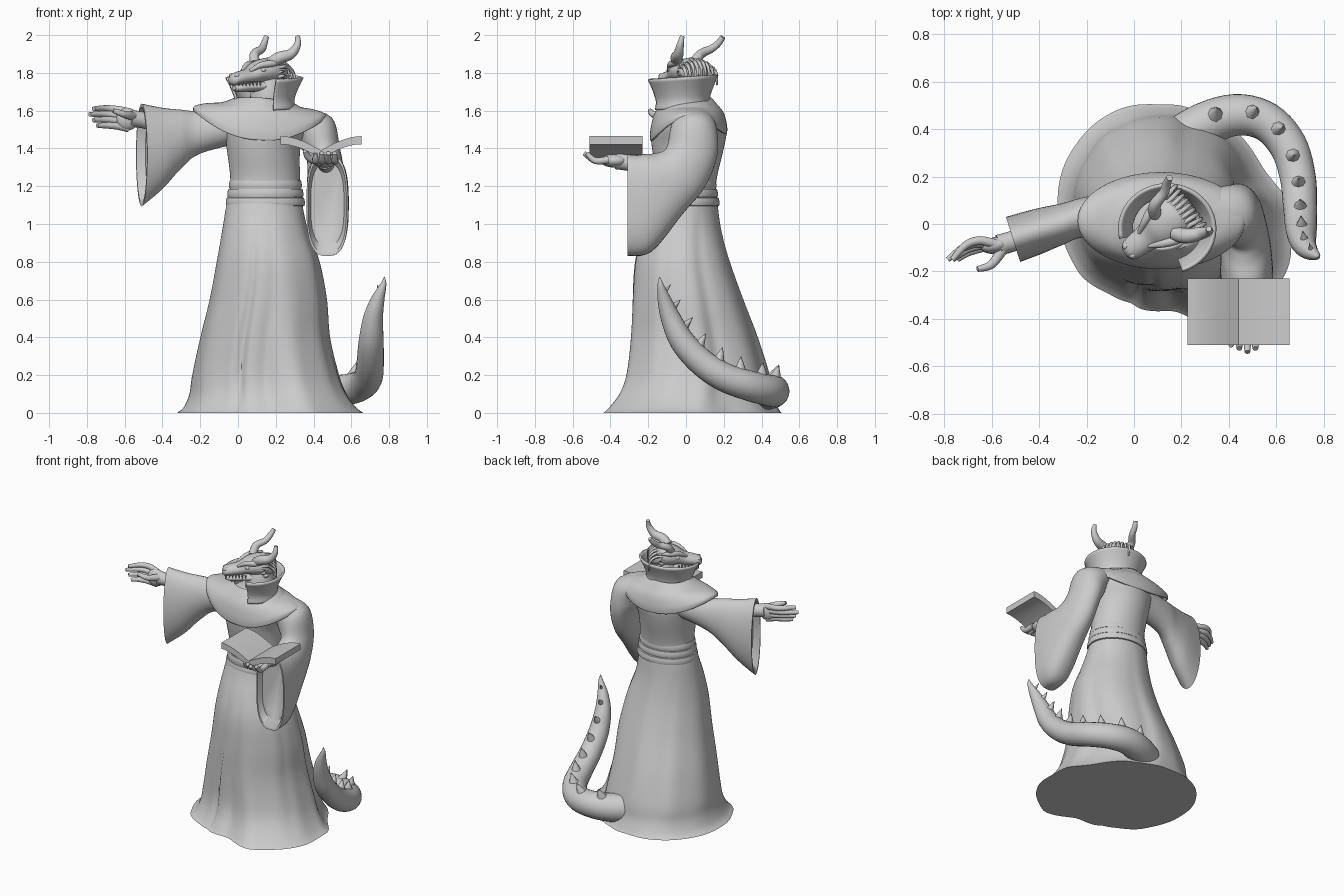
import bpy, bmesh, math
from mathutils import Vector, Matrix
from math import sin, cos, pi, radians, exp

cube = bpy.data.objects.get("Cube")
if cube:
    bpy.data.objects.remove(cube, do_unlink=True)

grey = bpy.data.materials.new("stone grey")
grey.use_nodes = True
grey.diffuse_color = (0.6, 0.6, 0.6, 1)
grey.node_tree.nodes["Principled BSDF"].inputs["Base Color"].default_value = grey.diffuse_color


def catmull(a, b, c, d, t):
    return 0.5 * (2 * b + (c - a) * t + (2 * a - 5 * b + 4 * c - d) * t * t + (3 * b - a - 3 * c + d) * t ** 3)


def resample(rows, steps):
    """Smooth curve through rows, each row a list of vectors."""
    out = []
    last = len(rows) - 1
    for i in range(last):
        near = [rows[max(0, min(last, i + k))] for k in (-1, 0, 1, 2)]
        for s in range(steps):
            out.append([catmull(*p, s / steps) for p in zip(*near)])
    return out + [rows[-1]]


def ring(c, u, v, power=2, n=40):
    """Oval around c; a higher power makes it squarer."""
    c, u, v = Vector(c), Vector(u), Vector(v)
    sq = lambda x: math.copysign(abs(x) ** (2 / power), x)
    return [c + u * sq(cos(2 * pi * i / n)) + v * sq(sin(2 * pi * i / n)) for i in range(n)]


def loft(bm, rows, steps=4, caps=True, closed=True):
    rows = resample(rows, steps)
    verts = [[bm.verts.new(p) for p in r] for r in rows]
    n = len(rows[0])
    for a, b in zip(verts, verts[1:]):
        for i in range(n if closed else n - 1):
            j = (i + 1) % n
            bm.faces.new((a[i], a[j], b[j], b[i]))
    if caps:
        bm.faces.new(verts[0][::-1])
        bm.faces.new(verts[-1])


def tube(bm, path, n=12, steps=5):
    """Round tube through (x, y, z, radius) points."""
    pts = [r[0] for r in resample([[Vector(p)] for p in path], steps)]
    rows, u = [], None
    for i, p in enumerate(pts):
        t = (pts[min(i + 1, len(pts) - 1)] - pts[max(i - 1, 0)]).to_3d().normalized()
        u = t.orthogonal() if u is None else u - t * u.dot(t)
        u = u.normalized()
        r = max(p.w, 0.001)
        rows.append(ring(p.to_3d(), u * r, t.cross(u) * r, n=n))
    loft(bm, rows, 1)


def ball(bm, c, size, turn=0):
    m = Matrix.Translation(c) @ Matrix.Rotation(turn, 4, 'Z') @ Matrix.Diagonal((*size, 1))
    bmesh.ops.create_uvsphere(bm, u_segments=20, v_segments=12, radius=1, matrix=m)


def make(name, bm, matrix=None, thick=0):
    if matrix:
        bm.transform(matrix)
    bmesh.ops.recalc_face_normals(bm, faces=bm.faces)
    mesh = bpy.data.meshes.new(name)
    bm.to_mesh(mesh)
    bm.free()
    ob = bpy.data.objects.new(name, mesh)
    bpy.context.collection.objects.link(ob)
    mesh.materials.append(grey)
    bpy.ops.object.select_all(action='DESELECT')
    ob.select_set(True)
    bpy.context.view_layer.objects.active = ob
    bpy.ops.object.shade_smooth_by_angle(angle=radians(45))
    if thick:
        ob.modifiers.new("thickness", 'SOLIDIFY').thickness = thick


# Robe: hem outline fades into plain ovals towards the waist, with creases
hem = [.50, .43, .44, .46, .50, .50, .48, .46, .42, .41, .53, .54]
creases = [(245, .11, .08), (268, .04, .1), (15, .08, .14), (75, .05, .15), (118, .04, .15), (330, .04, .12)]


def robe_ring(z, x0, x1, y0, y1, n=144):
    pts = []
    w = max(0, 1 - z / 0.75) ** 1.5
    fold = max(0, 1 - z / 1.08) ** .7 * min(1, 0.2 + z * 3)
    for i in range(n):
        a = 2 * pi * i / n
        k, f = divmod(i * 12 / n, 1)
        f = (1 - cos(f * pi)) / 2
        base = hem[int(k)] * (1 - f) + hem[(int(k) + 1) % 12] * f
        s = 1 + w * (base / 0.47 - 1) + fold * (0.015 * sin(9 * a) + 0.022)
        for angle, deep, wide in creases:
            s -= fold * deep * exp(-((a - radians(angle + 10 * z)) / wide) ** 2)
        pts.append(Vector(((x0 + x1) / 2 + (x1 - x0) / 2 * s * cos(a),
                           (y0 + y1) / 2 + (y1 - y0) / 2 * s * sin(a), z)))
    return pts


bm = bmesh.new()
loft(bm, [robe_ring(*r) for r in (
    (0, -.31, .63, -.43, .51), (.03, -.275, .595, -.4, .49), (.1, -.245, .55, -.35, .46),
    (.2, -.23, .515, -.315, .44), (.4, -.19, .475, -.295, .375), (.6, -.145, .465, -.285, .3),
    (.8, -.11, .43, -.27, .23), (.95, -.085, .375, -.23, .19), (1.08, -.065, .345, -.18, .17),
    (1.22, -.04, .33, -.15, .16), (1.4, -.06, .33, -.18, .2), (1.5, -.075, .37, -.185, .215),
    (1.58, -.08, .38, -.16, .19), (1.65, .02, .28, -.11, .13))])
make("robe", bm)

# Waist sash: three flat stacked bands
bm = bmesh.new()
for k in range(3):
    z, rx = 1.095 + 0.046 * k, 0.207 - 0.008 * k
    loft(bm, [ring((.145, .003, z + dz), (rx + d, 0, 0), (0, rx + d - .035, 0), n=64)
              for dz, d in ((0, -.012), (.002, 0), (.022, .002), (.043, -.003), (.045, -.012))], 2)
make("waist_sash", bm)


# Shoulder mantle: hem dips in front and behind, rises over the arms
def mantle_ring(rx, ry, z, drop):
    pts = ring((.115, .014, z), (rx, 0, 0), (0, ry, 0), n=64)
    for p in pts:
        side = (p.x - .115) / rx
        depth = drop * (1.3 if p.y < 0 else 1)
        p.z -= depth * (1 - side * side) + 0.04 * max(0, side) * rx / .35
    return pts


bm = bmesh.new()
loft(bm, [mantle_ring(*r) for r in ((.13, .12, 1.67, 0), (.2, .15, 1.645, .01), (.28, .185, 1.64, .05),
                                    (.345, .203, 1.625, .1), (.352, .204, 1.6, .12))], caps=False)
make("shoulder_mantle", bm, thick=.012)

# Sleeves: bell shapes with a hollow cuff
right_arm = [((.02, .04, 1.52), (0, .11, 0), (0, 0, .09)), ((-.2, .03, 1.485), (0, .085, 0), (0, 0, .112)),
             ((-.3, 0, 1.45), (0, .088, 0), (0, 0, .155)), ((-.4, -.03, 1.4), (-.015, .094, 0), (0, 0, .215)),
             ((-.51, -.065, 1.365), (-.03, .095, 0), (0, 0, .272))]
left_arm = [((.33, .04, 1.54), (0, .11, 0), (0, 0, .08)), ((.41, .04, 1.49), (0, .125, 0), (.085, 0, .075)),
            ((.45, .03, 1.38), (0, .135, -.02), (.09, 0, .02)), ((.465, -.03, 1.285), (0, .13, -.09), (.097, 0, 0)),
            ((.472, -.12, 1.21), (0, .1, -.16), (.107, 0, 0), 2.3),
            ((.475, -.22, 1.11), (0, .04, -.255), (.112, 0, 0), 2.6),
            ((.472, -.31, 1.1), (0, 0, -.27), (.11, 0, 0), 2.8)]
for side, rows in (("right", right_arm), ("left", left_arm)):
    bm = bmesh.new()
    loft(bm, [ring(*r) for r in rows], 5, caps=False)
    make(side + "_sleeve", bm)
    bm = bmesh.new()
    c, u, v, *power = rows[-1]
    c, u, v = Vector(c), Vector(u), Vector(v)
    inner = c.lerp(Vector(rows[-2][0]), .4)
    loft(bm, [ring(p, u * s, v * s, *power) for p, s in ((c, 1), (c, .93), (inner, .8))], 1, caps=False)
    bmesh.ops.edgeloop_fill(bm, edges=[e for e in bm.edges if e.is_boundary][-40:])
    make(side + "_sleeve_lining", bm)

# Right hand, reaching out
bm = bmesh.new()
tube(bm, [(-.4, -.05, 1.53, .05), (-.5, -.07, 1.55, .044), (-.57, -.09, 1.56, .045)], 16)
ball(bm, (-.585, -.09, 1.555), (.06, .035, .06), .2)
for k in range(4):
    z, reach = 1.6 - .03 * k, -.01 * abs(k - 1)
    tube(bm, [(-.58, -.085, z - .005, .02), (-.66 - reach, -.07 - .01 * k, z + .008, .019),
              (-.72 - reach, -.09 - .01 * k, z + .012, .017), (-.785 - 2 * reach, -.15, z + .01, .012)])
tube(bm, [(-.55, -.1, 1.57, .024), (-.6, -.17, 1.58, .019), (-.66, -.19, 1.6, .012)])
make("right_hand", bm)

# Left hand, holding the book from below
bm = bmesh.new()
tube(bm, [(.47, -.2, 1.29, .045), (.465, -.28, 1.32, .044), (.46, -.37, 1.335, .045)], 16)
ball(bm, (.46, -.38, 1.335), (.065, .075, .036))
for k in range(4):
    x = .41 + .034 * k
    tube(bm, [(x, -.41, 1.34, .02), (x, -.48, 1.335, .018), (x, -.54 + .015 * abs(k - 2), 1.375, .012)])
tube(bm, [(.42, -.34, 1.335, .024), (.375, -.37, 1.35, .019), (.355, -.4, 1.385, .012)])
make("left_hand", bm)

# Open book with two arched pages
top = [(.44 + .215 * t, 1.39 + .075 * sin(abs(t) * pi / 2)) for t in [i / 12 - 1 for i in range(25)]]
outline = top + [(x, z - .043) for x, z in reversed(top)]
bm = bmesh.new()
loft(bm, [[Vector((x, y, z)) for x, z in outline] for y in (-.51, -.23)], 1)
make("open_book", bm)

# High collar, open below the snout
bm = bmesh.new()
rows = []
for z, r in ((1.61, .15), (1.66, .145), (1.72, .165), (1.78, .195)):
    rows.append([Vector((.14 + r * cos(a), -.02 + r * .92 * sin(a), z + .06 * (r * sin(a))))
                 for a in [radians(-72 + 265 * i / 48) for i in range(49)]])
loft(bm, rows, 3, caps=False, closed=False)
make("collar", bm, thick=.014)

# Head, modelled facing -y and then turned
turn = Matrix.Translation((.13, 0, 0)) @ Matrix.Rotation(radians(-53), 4, 'Z')


def stack(bm, rows):
    loft(bm, [ring((0, y, z), (w, 0, 0), (0, 0, h), n=24) for y, z, w, h in rows])


bm = bmesh.new()
stack(bm, [(.14, 1.79, .02, .02), (.12, 1.8, .06, .05), (.06, 1.81, .09, .07), (0, 1.81, .092, .065),
           (-.05, 1.803, .078, .055), (-.1, 1.783, .058, .041), (-.16, 1.772, .05, .036),
           (-.195, 1.765, .04, .03), (-.21, 1.762, .015, .012)])
stack(bm, [(.1, 1.75, .06, .04), (.02, 1.735, .072, .035), (-.08, 1.725, .05, .025),
           (-.16, 1.72, .04, .022), (-.19, 1.72, .018, .012)])
tube(bm, [(0, .04, 1.6, .1), (0, .04, 1.7, .095), (0, .05, 1.79, .07)], 20)
for s in (-1, 1):
    tube(bm, [(s * .035, -.11, 1.81, .008), (s * .06, -.06, 1.84, .016), (s * .085, 0, 1.85, .018),
              (s * .1, .06, 1.855, .004)])
    ball(bm, (s * .068, -.045, 1.815), (.014, .018, .013))
    ball(bm, (s * .024, -.185, 1.785), (.013, .018, .012))
    for k in range(3):
        tube(bm, [(s * .075, .03 + .02 * k, 1.8 - .02 * k, .016), (s * .105, .07 + .01 * k, 1.81 - .022 * k, .001)], 8, 2)
make("head", bm, turn)

bm = bmesh.new()
for s in (-1, 1):
    for k in range(7):
        x, y = s * (.038 + .0035 * k), -.185 + .021 * k
        tube(bm, [(x, y, 1.755, .007), (x, y, 1.73, .001)], 6, 1)
make("teeth", bm, turn)

bm = bmesh.new()
for k in range(-4, 5):
    x, z = .02 * k, 1.86 - .0022 * k * k
    tube(bm, [(x, .03, z, .008), (x * 1.15, .09, z + .008, .01), (x * 1.25, .13, z - .025, .009),
              (x * 1.25, .14, z - .09, .004)], 8)
make("head_strands", bm, turn)

# Horns
for name, path in (
        ("right_horn", [(.09, .04, 1.85, .028), (.088, .08, 1.9, .025), (.125, .13, 1.925, .021),
                        (.138, .17, 1.955, .018), (.15, .195, 1.99, .014)]),
        ("left_horn", [(.17, -.04, 1.85, .03), (.22, -.05, 1.88, .032), (.28, -.04, 1.9, .027),
                       (.315, -.03, 1.95, .019), (.315, -.02, 1.995, .012)])):
    bm = bmesh.new()
    tube(bm, path, 16)
    make(name, bm)

# Tail curling up at the side, with a row of spikes
tail = [(.12, .3, .12, .1), (.28, .41, .11, .095), (.43, .46, .115, .088), (.56, .43, .12, .083),
        (.65, .33, .145, .08), (.69, .2, .19, .076), (.7, .08, .27, .072), (.705, -.02, .38, .066),
        (.715, -.08, .5, .053), (.74, -.115, .6, .036), (.77, -.135, .68, .016), (.775, -.14, .72, .002)]
bm = bmesh.new()
tube(bm, tail, 24)
make("tail", bm)
bm = bmesh.new()
up = Vector((0, 0.4, 1))
for a, b in list(zip(tail, tail[1:]))[1:10]:
    p, q = Vector(a), Vector(b)
    t = (q - p).to_3d().normalized()
    out = (up - t * up.dot(t)).normalized()
    mid = (p + q) / 2
    foot = mid.to_3d() + out * mid.w * .85
    tip = foot + out * (.02 + mid.w * .6) + t * .02
    tube(bm, [(*foot, .032 * mid.w / .08), (*tip, .001)], 8, 2)
make("tail_spikes", bm)
